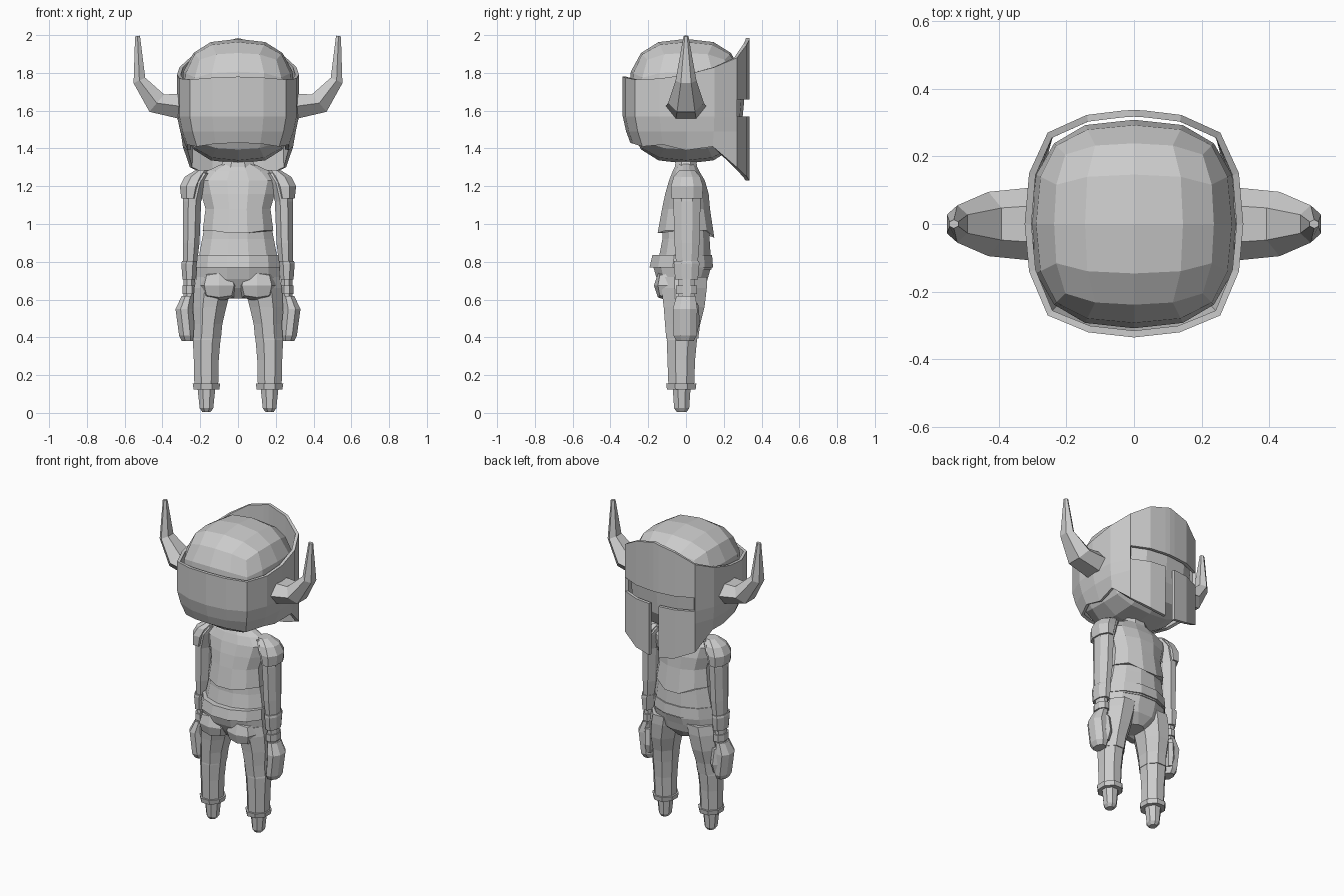
import bpy, bmesh, math
from mathutils import Vector

if "Cube" in bpy.data.objects:
    bpy.data.objects.remove(bpy.data.objects["Cube"])

grey = bpy.data.materials.new("plain grey")
grey.use_nodes = True
colour = (0.6, 0.6, 0.6, 1)
grey.diffuse_color = colour
grey.node_tree.nodes["Principled BSDF"].inputs["Base Color"].default_value = colour
SIDES = (("left", 1), ("right", -1))


def finish(name, bm):
    bmesh.ops.recalc_face_normals(bm, faces=bm.faces)
    mesh = bpy.data.meshes.new(name)
    bm.to_mesh(mesh)
    bm.free()
    mesh.materials.append(grey)
    obj = bpy.data.objects.new(name, mesh)
    bpy.context.collection.objects.link(obj)
    return obj


def skin(name, loops):
    """Join closed loops of points into a capped tube."""
    bm = bmesh.new()
    rings = [[bm.verts.new(p) for p in loop] for loop in loops]
    for a, b in zip(rings, rings[1:]):
        for i in range(len(a)):
            j = (i + 1) % len(a)
            bm.faces.new((a[i], a[j], b[j], b[i]))
    bm.faces.new(rings[0])
    bm.faces.new(rings[-1])
    return finish(name, bm)


def loft(name, rings, n=8, side=1, dip=None):
    """Stack level rings given as x, y, z, half width, half depth."""
    grow = 1 / math.cos(math.pi / n)
    loops = []
    for k, (cx, cy, z, rx, ry) in enumerate(rings):
        loop = []
        for i in range(n):
            a = math.tau * (i + 0.5) / n
            x, y = math.cos(a) * grow, math.sin(a) * grow
            drop = dip(x, y) if dip and k == 0 else 0
            loop.append((side * (cx + rx * x), cy + ry * y, z - drop))
        loops.append(loop)
    return skin(name, loops)


def pair(name, rings, n=8):
    for label, side in SIDES:
        loft(f"{label}_{name}", rings, n, side)


def rounded_block(name, centre, radii, power, cuts=3):
    """Gridded cube pulled towards a ball."""
    bm = bmesh.new()
    bmesh.ops.create_cube(bm, size=2)
    bmesh.ops.subdivide_edges(bm, edges=bm.edges, cuts=cuts, use_grid_fill=True)
    for v in bm.verts:
        d = sum(abs(c) ** power for c in v.co) ** (1 / power)
        v.co = [m + r * c / d for m, r, c in zip(centre, radii, v.co)]
    return finish(name, bm)


# Head
rounded_block("head", (0, 0, 1.65), (0.305, 0.308, 0.33), 2.7)

# Helmet shell: half outline from the back round to the face, with top and bottom heights
half = [(0, -.335, 1.78, 1.43), (.135, -.32, 1.775, 1.425), (.255, -.27, 1.765, 1.41),
        (.31, -.14, 1.77, 1.42), (.323, 0, 1.79, 1.39), (.31, .15, 1.83, 1.41),
        (.255, .27, 1.88, 1.30), (.14, .322, 1.95, 1.25), (.035, .335, 1.975, 1.23),
        (0, .337, 1.985, 1.23)]
outline = half + [(-x, y, t, b) for x, y, t, b in half[-2:0:-1]]
bm = bmesh.new()
columns = []
for x, y, top, bottom in outline:
    back = min(1, max(0, (0.25 - y) / 0.25))
    column = []
    for z in (top, 1.66, 1.57, 1.49, bottom):
        tuck = 1 - back * 1.7 * max(0, 1.56 - z) ** 1.3
        column.append(bm.verts.new((x * tuck, y * tuck, z)))
    columns.append(column)
for a, b in zip(columns, columns[1:] + columns[:1]):
    for row in range(4):
        quad = (a[row], a[row + 1], b[row + 1], b[row])
        mid = sum((v.co for v in quad), Vector()) / 4
        eye_slot = row == 1 and mid.y > 0.27
        mouth_slit = row > 1 and mid.y > 0.3 and abs(mid.x) < 0.03
        if not (eye_slot or mouth_slit):
            bm.faces.new(quad)
bmesh.ops.delete(bm, geom=[v for v in bm.verts if not v.link_faces], context='VERTS')
helmet = finish("helmet", bm)
shell = helmet.modifiers.new("thickness", 'SOLIDIFY')
shell.thickness = 0.02
shell.offset = -1

# Horns: six-sided rings across a bent path (x, z, tilt, in-plane radius, depth)
horn = [(.28, 1.62, 90, .07, .11), (.43, 1.64, 130, .06, .095),
        (.522, 1.76, 155, .034, .055), (.532, 1.995, 172, .013, .013)]
for label, side in SIDES:
    loops = []
    for x, z, tilt, r, depth in horn:
        t = math.radians(tilt)
        loop = []
        for i in range(6):
            a = math.tau * i / 6
            s = r * math.sin(a) / 0.866
            loop.append((side * (x + s * math.cos(t)), depth * math.cos(a), z + s * math.sin(t)))
        loops.append(loop)
    skin(f"{label}_horn", loops)

# Neck, torso and shirt
loft("neck", [(0, 0, 1.22, .14, .08), (0, 0, 1.29, .1, .06), (0, 0, 1.38, .055, .05)])
loft("waist", [(0, -.015, .76, .215, .15), (0, -.005, .84, .205, .135),
               (0, 0, .92, .19, .125), (0, 0, 1.05, .165, .12)], 12)
loft("shirt", [(0, 0, .965, .187, .15), (0, 0, 1.08, .172, .127), (0, .005, 1.16, .195, .115),
               (0, .005, 1.23, .215, .095), (0, 0, 1.28, .165, .07), (0, 0, 1.32, .08, .05)],
     12, dip=lambda x, y: (.06 if y > 0 else .02) * max(0, 1 - abs(x) * 1.4))
loft("belt", [(0, -.025, .77, .222, .168), (0, -.02, .835, .215, .158)], 12)

# Pelvis, seat and trouser legs
loft("pelvis", [(0, -.01, .605, .06, .07), (0, -.012, .66, .19, .115),
                (0, -.02, .71, .222, .135), (0, -.02, .78, .218, .155)], 12)
for label, side in SIDES:
    rounded_block(f"{label}_seat", (side * .1, -.085, .675), (.105, .085, .085), 2.4, 1)
pair("thigh", [(.163, -.02, .395, .073, .085), (.158, -.018, .47, .075, .093),
               (.15, -.01, .56, .088, .108), (.135, -.01, .66, .098, .12),
               (.125, -.01, .72, .095, .12)])
pair("shin", [(.168, -.025, .14, .063, .068), (.168, -.025, .28, .066, .073),
              (.166, -.022, .385, .073, .08), (.163, -.02, .41, .072, .08)])
pair("ankle_cuff", [(.167, -.025, .125, .068, .076), (.167, -.025, .155, .073, .08)])
pair("foot", [(.167, -.023, .005, .022, .026), (.167, -.023, .025, .036, .04),
              (.167, -.023, .13, .047, .047)])

# Arms and shoulder pads
pair("arm", [(.255, .005, .76, .035, .055), (.248, .005, .9, .044, .066),
             (.243, .005, 1.12, .048, .072), (.225, .005, 1.22, .06, .075),
             (.19, .005, 1.27, .05, .05)])
pair("shoulder_pad", [(.255, .005, 1.135, .045, .082), (.248, .005, 1.2, .06, .085),
                      (.225, .005, 1.25, .057, .07), (.19, .005, 1.285, .035, .04)])

# Gloves
pair("glove_cuff", [(.258, .003, .705, .036, .06), (.257, .003, .79, .043, .068),
                    (.254, .003, .805, .042, .066)])
pair("wrist", [(.258, .003, .61, .03, .045), (.258, .003, .72, .03, .045)])
pair("wrist_band", [(.258, .003, .63, .037, .055), (.258, .003, .675, .037, .055)])
pair("hand", [(.265, -.005, .38, .032, .045), (.27, -.005, .41, .042, .062),
              (.285, -.005, .55, .046, .065), (.265, 0, .62, .032, .05)])
pair("thumb", [(.25, .035, .42, .018, .02), (.245, .045, .48, .025, .025),
               (.252, .035, .58, .025, .025)], 6)
